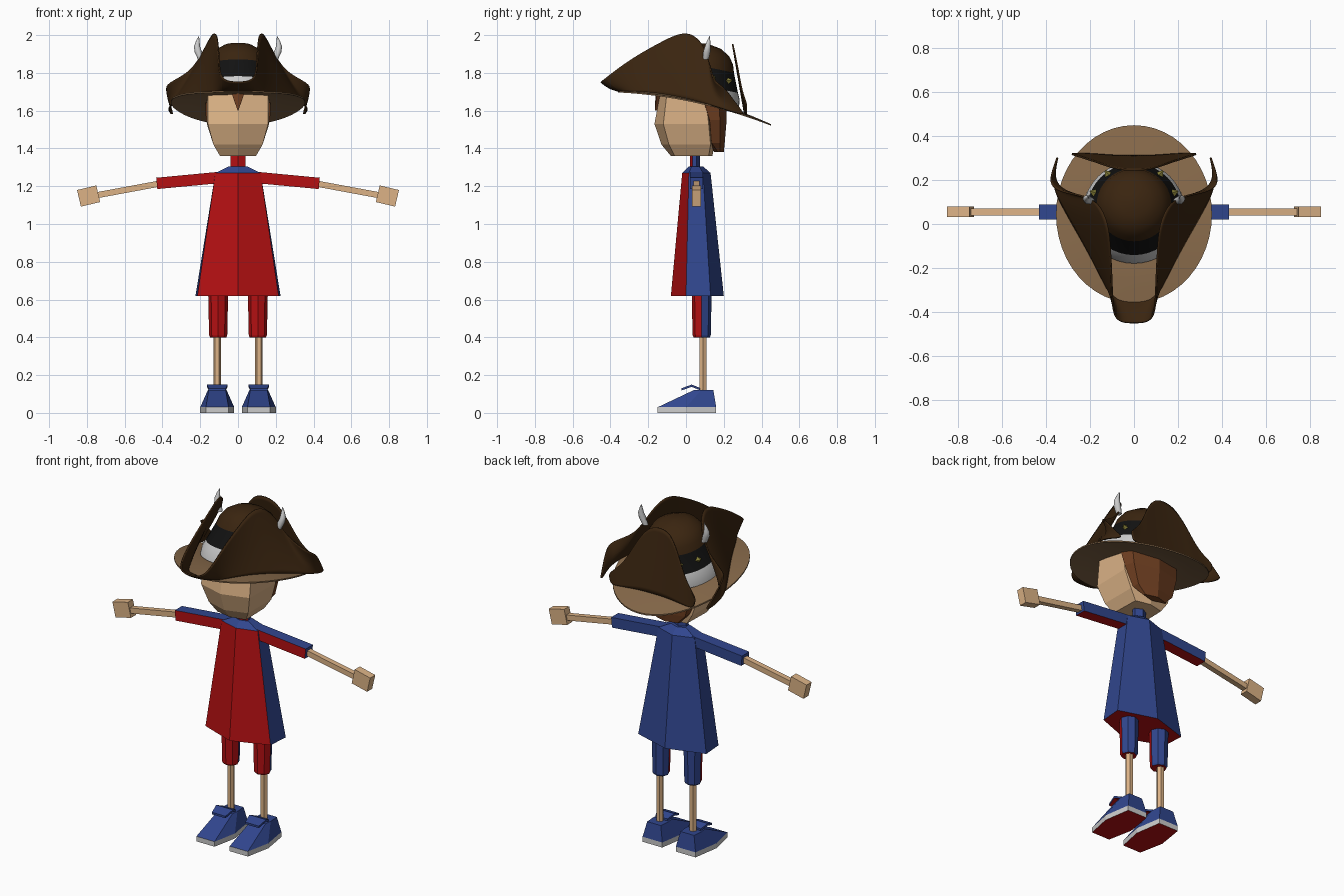
import bpy, bmesh, math
from mathutils import Vector, Matrix

cube = bpy.data.objects.get("Cube")
if cube:
    bpy.data.objects.remove(cube, do_unlink=True)


def material(name, *rgb):
    m = bpy.data.materials.new(name)
    m.use_nodes = True
    m.diffuse_color = (*rgb, 1)
    m.node_tree.nodes["Principled BSDF"].inputs["Base Color"].default_value = (*rgb, 1)
    return m


RED = material("red_cloth", 0.46, 0.005, 0.006)
BLUE = material("blue_cloth", 0.03, 0.061, 0.27)
SKIN = material("skin", 0.72, 0.45, 0.24)
HAIR = material("hair_brown", 0.16, 0.05, 0.015)
FELT = material("dark_brown_felt", 0.042, 0.018, 0.005)
BRIM = material("tan_felt", 0.23, 0.135, 0.065)
BLACK = material("black_band", 0.006, 0.006, 0.006)
WHITE = material("light_grey", 0.6, 0.6, 0.6)
GOLD = material("olive_gold", 0.25, 0.22, 0.04)


def finish(name, bm, mats, rule=None, smooth=False):
    bmesh.ops.recalc_face_normals(bm, faces=bm.faces)
    bm.normal_update()
    if rule:
        for f in bm.faces:
            f.material_index = rule(f.normal, f.calc_center_median())
    mesh = bpy.data.meshes.new(name)
    bm.to_mesh(mesh)
    bm.free()
    ob = bpy.data.objects.new(name, mesh)
    bpy.context.collection.objects.link(ob)
    for m in mats:
        mesh.materials.append(m)
    if smooth:
        bpy.ops.object.select_all(action='DESELECT')
        ob.select_set(True)
        bpy.context.view_layer.objects.active = ob
        bpy.ops.object.shade_smooth_by_angle(angle=math.radians(50))
    return ob


def loft(name, rings, mats, rule=None, smooth=False):
    """Skin closed rings of equal length and cap both ends."""
    bm = bmesh.new()
    vs = [[bm.verts.new(p) for p in r] for r in rings]
    n = len(vs[0])
    for a, b in zip(vs, vs[1:]):
        for i in range(n):
            j = (i + 1) % n
            bm.faces.new((a[i], a[j], b[j], b[i]))
    bm.faces.new(vs[0])
    bm.faces.new(vs[-1])
    return finish(name, bm, mats, rule, smooth)


def hexagon(z, wide_front, wide_back, front, side_front, side_back, back):
    """Symmetric six-sided ring with a ridge at front and back."""
    return [(0, front, z), (wide_front, side_front, z), (wide_back, side_back, z),
            (0, back, z), (-wide_back, side_back, z), (-wide_front, side_front, z)]


def circle(x, y, z, r, n, turn=0):
    return [(x + r * math.cos(turn + i * math.tau / n),
             y + r * math.sin(turn + i * math.tau / n), z) for i in range(n)]


def bar(name, side, p, q, half_y, half_z, mats, rule=None):
    """Square bar between two (x, z) points at arm depth."""
    d = Vector((q[0] - p[0], 0, q[1] - p[1])).normalized()
    up = Vector((-d.z, 0, d.x))
    rings = []
    for x, z in (p, q):
        ring = []
        for s, t in ((-1, -1), (1, -1), (1, 1), (-1, 1)):
            v = Vector((x, 0.055 + s * half_y, z)) + up * t * half_z
            ring.append((v.x * side, v.y, v.z))
        rings.append(ring)
    return loft(name, rings, mats, rule)


def cloth(n, c):
    """Red front and underside, blue top, sides and back."""
    return 0 if n.z < -0.5 or (n.y < -0.25 and n.z < 0.4) else 1


# Tunic and neck
loft("tunic", [hexagon(0.62, 0.215, 0.225, -0.08, 0, 0.13, 0.2),
               hexagon(1.27, 0.12, 0.12, -0.02, 0.015, 0.09, 0.13),
               hexagon(1.305, 0.05, 0.05, 0.015, 0.03, 0.07, 0.09)], [RED, BLUE], cloth)
loft("neck", [hexagon(z, 0.04, 0.04, 0.02, 0.035, 0.055, 0.075) for z in (1.28, 1.39)],
     [RED, BLUE], cloth)

# Head, hair and fringe
loft("head", [hexagon(1.36, 0.095, 0.09, -0.08, -0.06, 0.12, 0.14),
              hexagon(1.42, 0.13, 0.13, -0.13, -0.09, 0.13, 0.15),
              hexagon(1.53, 0.16, 0.165, -0.167, -0.12, 0.12, 0.17),
              hexagon(1.70, 0.16, 0.165, -0.135, -0.1, 0.1, 0.17)], [SKIN])
loft("back_hair", [hexagon(1.38, 0.08, 0.07, 0.15, 0.17, 0.18, 0.2),
                   hexagon(1.43, 0.12, 0.12, 0.12, 0.135, 0.18, 0.205),
                   hexagon(1.55, 0.17, 0.15, 0.1, 0.125, 0.18, 0.215),
                   hexagon(1.70, 0.175, 0.16, 0.05, 0.08, 0.17, 0.21)], [HAIR])
loft("fringe", [[(-w, y, z), (0, y - w / 4, z), (w, y, z), (0, y + 0.03, z)]
                for w, y, z in ((0.002, -0.165, 1.6), (0.04, -0.15, 1.71))], [HAIR])

for side, label in ((1, "left"), (-1, "right")):
    # Arms
    bar(label + "_sleeve", side, (0.08, 1.248), (0.43, 1.215), 0.034, 0.03, [RED, BLUE], cloth)
    bar(label + "_forearm", side, (0.42, 1.213), (0.76, 1.15), 0.016, 0.016, [SKIN])
    bar(label + "_hand", side, (0.74, 1.16), (0.842, 1.136), 0.024, 0.045, [SKIN])

    # Legs
    loft(label + "_trouser", [circle(side * 0.105, 0.083, z, r, 8)
                              for z, r in ((0.4, 0.043), (0.41, 0.048), (0.64, 0.053))],
         [RED, BLUE], lambda n, c: 0 if n.y < 0 or n.z < -0.5 else 1)
    loft(label + "_shin", [circle(side * 0.11, 0.09, z, 0.021, 6) for z in (0.08, 0.42)], [SKIN])

    # Shoes
    def shoe_ring(z, toe, mid, heel):
        pts = [(w, y) for w, y in (toe, mid, heel)]
        pts += [(-w, y) for w, y in (heel, mid, toe)]
        return [(side * 0.11 + w, y, z) for w, y in pts]

    sole = (0.06, -0.15), (0.09, 0), (0.065, 0.16)
    loft(label + "_sole", [shoe_ring(z, *sole) for z in (0, 0.03)],
         [RED, WHITE], lambda n, c: 0 if n.z < -0.5 else 1)
    loft(label + "_shoe", [shoe_ring(0.03, *sole),
                           shoe_ring(0.12, (0.045, 0.04), (0.05, 0.08), (0.045, 0.145))], [BLUE])
    loft(label + "_tongue", [[(side * 0.11 + s * w, y, z + t)
                              for s, t in ((-1, 0), (1, 0), (1, 0.012), (-1, 0.012))]
                             for w, y, z in ((0.045, -0.025, 0.118), (0.055, 0.03, 0.138),
                                             (0.04, 0.075, 0.12))],
         [RED, BLUE], lambda n, c: 0 if n.z < -0.3 else 1)

    # Horns rising from the brim folds
    loft(label + "_horn", [circle(side * x, y, z, r, 10) for x, y, z, r in (
        (0.195, 0.105, 1.87, 0.016), (0.21, 0.11, 1.91, 0.02), (0.217, 0.115, 1.94, 0.016),
        (0.213, 0.12, 1.97, 0.009), (0.207, 0.125, 1.995, 0.001))], [WHITE], smooth=True)

# Hat crown with its two bands, leaning back
lean = Matrix.Translation((0, 0.05, 1.66)) @ Matrix.Rotation(math.radians(-12), 4, 'X')
profile = ((0.235, 0), (0.23, 0.045), (0.213, 0.08), (0.17, 0.18), (0.157, 0.22),
           (0.128, 0.26), (0.075, 0.29), (0.01, 0.3))


def band(n, c):
    h = (lean.inverted() @ c).z
    return 1 if h < 0.08 else 2 if h < 0.18 else 0


loft("hat_crown", [[lean @ Vector(p) for p in circle(0, 0, h, r, 40)] for r, h in profile],
     [FELT, WHITE, BLACK], band, smooth=True)

# Small studs on the band
for side, label in ((1, "left"), (-1, "right")):
    for k, angle in enumerate((20, 52)):
        a = math.radians(angle)
        out = Vector((side * math.cos(a), math.sin(a), 0.35)).normalized()
        place = lean @ Matrix.Translation((side * 0.19 * math.cos(a), 0.19 * math.sin(a), 0.13))
        place = place @ out.to_track_quat('Z', 'Y').to_matrix().to_4x4()
        loft(f"{label}_stud_{k + 1}", [[place @ Vector(p) for p in circle(0, 0, z, r, 4)]
                                       for z, r in ((-0.01, 0.024), (0.025, 0.003))], [GOLD])


# Hat brim, an oval falling towards the back
def brim_z(x, y):
    return 1.675 - 0.19 * y - 0.3 * y * y - 0.12 * x * x


brim_rings = []
for scale, drop in ((0.5, 0), (0.75, 0), (1, 0), (1, 0.008), (0.75, 0.008), (0.5, 0.008)):
    ring = []
    for i in range(48):
        a = i * math.tau / 48
        x, y = 0.355 * scale * math.cos(a), 0.045 + 0.405 * scale * math.sin(a)
        ring.append((x, y, brim_z(x, y) - drop))
    brim_rings.append(ring)
loft("hat_brim", brim_rings, [BRIM], smooth=True)


def fold(name, columns, bulge):
    """Symmetric upturned sheet; each column is (base xy, top xyz)."""
    half = []
    for (bx, by), top in columns:
        base, top = Vector((bx, by, brim_z(bx, by))), Vector(top)
        half.append([base, base.lerp(top, 0.5) + Vector((0, 0, -bulge)), top])
    grid = [[Vector((-p.x, p.y, p.z)) for p in c] for c in reversed(half[1:])] + half
    bm = bmesh.new()
    vs = [[bm.verts.new(p) for p in c] for c in grid]
    for a, b in zip(vs, vs[1:]):
        for i in range(2):
            bm.faces.new((a[i], a[i + 1], b[i + 1], b[i]))
    ob = finish(name, bm, [FELT], smooth=True)
    sub = ob.modifiers.new("Subdivision", 'SUBSURF')
    sub.levels = sub.render_levels = 3
    thick = ob.modifiers.new("Thickness", 'SOLIDIFY')
    thick.thickness = 0.008
    thick.offset = 0
    return ob


# Side folds meet in a prow at the front
fold("hat_side_folds", [
    ((0, -0.36), (0, -0.45, 1.75)), ((0.09, -0.35), (0.095, -0.45, 1.755)),
    ((0.13, -0.28), (0.1, -0.3, 1.87)), ((0.2, -0.14), (0.107, -0.12, 1.97)),
    ((0.28, 0), (0.12, 0.01, 2.03)), ((0.33, 0.09), (0.165, 0.1, 1.95)),
    ((0.36, 0.15), (0.23, 0.13, 1.82)), ((0.37, 0.22), (0.36, 0.15, 1.75)),
    ((0.34, 0.33), (0.385, 0.2, 1.73))], 0.012)

# Rear fold, bell shaped and almost upright
fold("hat_rear_fold", [
    ((0, 0.31), (0, 0.245, 1.96)), ((0.08, 0.31), (0.08, 0.25, 1.94)),
    ((0.15, 0.315), (0.15, 0.275, 1.82)), ((0.22, 0.32), (0.21, 0.295, 1.7)),
    ((0.27, 0.32), (0.29, 0.32, 1.64))], 0)
